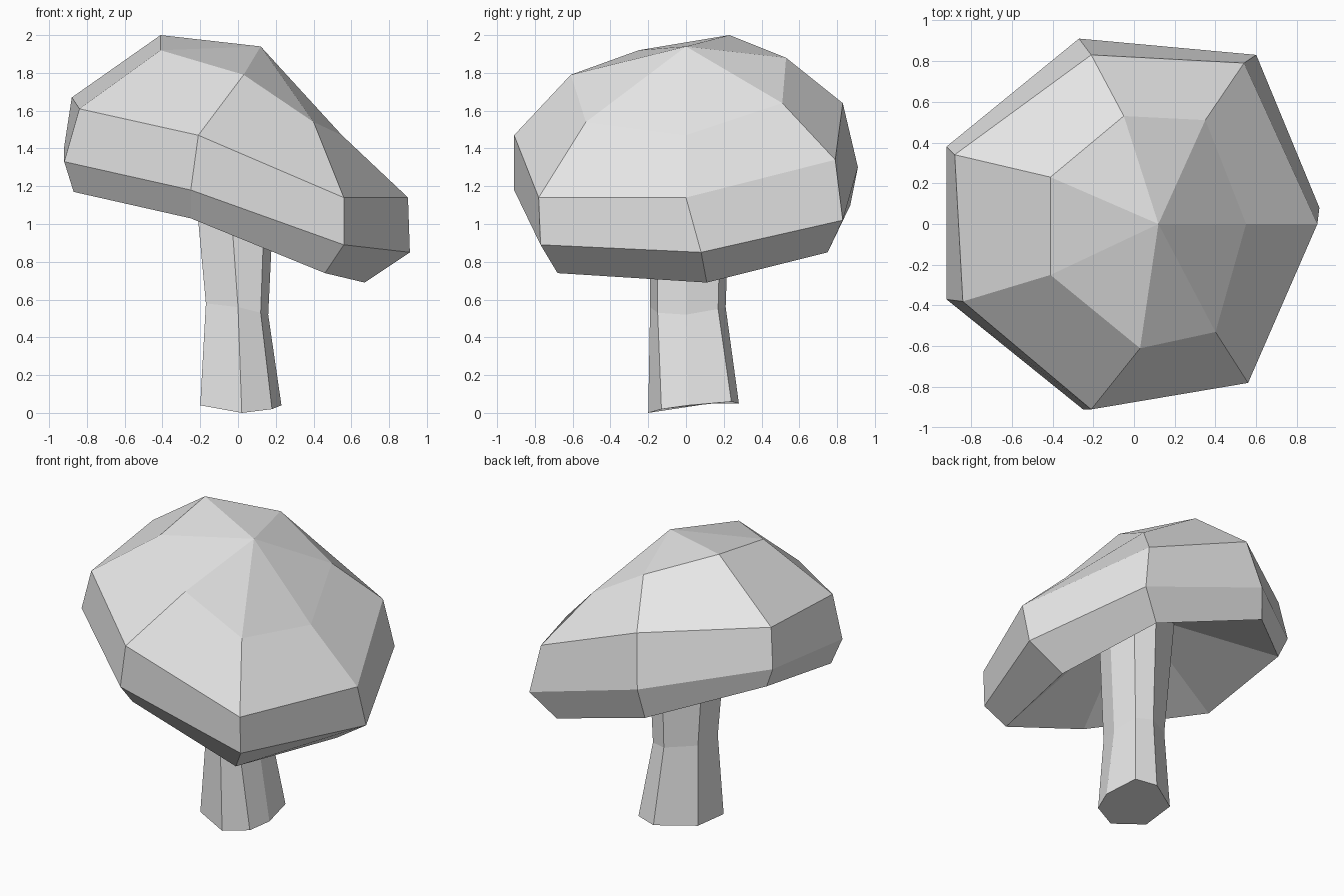
import bpy
import bmesh

default_cube = bpy.data.objects.get("Cube")
if default_cube:
    bpy.data.objects.remove(default_cube, do_unlink=True)


def make_material(name, colour):
    material = bpy.data.materials.new(name)
    material.use_nodes = True
    material.diffuse_color = colour
    material.node_tree.nodes["Principled BSDF"].inputs["Base Color"].default_value = colour
    return material


def loft(name, rings, material, start=None, end=None):
    """Bridge seven-sided rings; close each end with a fan point or a flat cap."""
    bm = bmesh.new()
    loops = [[bm.verts.new(point) for point in ring] for ring in rings]
    for lower, upper in zip(loops, loops[1:]):
        for i in range(len(lower)):
            j = (i + 1) % len(lower)
            bm.faces.new((lower[i], lower[j], upper[j], upper[i]))
    for loop, tip in ((loops[0][::-1], start), (loops[-1], end)):
        if tip is None:
            bm.faces.new(loop)
        else:
            centre = bm.verts.new(tip)
            for i, vert in enumerate(loop):
                bm.faces.new((vert, loop[(i + 1) % len(loop)], centre))
    bmesh.ops.recalc_face_normals(bm, faces=bm.faces)
    mesh = bpy.data.meshes.new(name)
    bm.to_mesh(mesh)
    bm.free()
    mesh.materials.append(material)
    obj = bpy.data.objects.new(name, mesh)
    bpy.context.scene.collection.objects.link(obj)
    return obj


grey = make_material("plain grey", (0.8, 0.8, 0.8, 1))

# Cap cross-sections, each going round from the front by way of +x
underside_rim = [(-.25, -.78, 1.03), (.46, -.68, .74), (.67, .11, .69), (.45, .75, .85),
                 (-.3, .87, 1.1), (-.86, .36, 1.27), (-.87, -.32, 1.17)]
widest_rim = [(-.25, -.91, 1.18), (.56, -.77, .89), (.91, .08, .85), (.6, .83, 1.02),
              (-.27, .91, 1.3), (-.92, .38, 1.41), (-.92, -.37, 1.33)]
shoulder = [(-.21, -.91, 1.47), (.56, -.78, 1.14), (.9, 0, 1.14), (.54, .79, 1.34),
            (-.21, .83, 1.64), (-.88, .34, 1.67), (-.84, -.38, 1.61)]
crown = [(.03, -.61, 1.79), (.4, -.53, 1.54), (.55, 0, 1.47), (.35, .51, 1.64),
         (-.05, .53, 1.88), (-.41, .23, 2), (-.41, -.25, 1.92)]
loft("mushroom_cap", [underside_rim, widest_rim, shoulder, crown], grey,
     start=(0, 0, 1.42), end=(.12, 0, 1.94))

# Stem cross-sections: foot, waist and the top hidden inside the cap
foot = [(.02, -.2, 0), (.18, -.13, .02), (.23, .01, .04), (.19, .24, .06),
        (.05, .28, .05), (-.18, .13, .05), (-.2, -.12, .04)]
waist = [(0, -.19, .56), (.12, -.15, .53), (.16, 0, .52), (.13, .17, .55),
         (.02, .21, .56), (-.16, .1, .58), (-.17, -.1, .58)]
top = [(-.06, -.2, 1.4), (.15, -.16, 1.36), (.2, 0, 1.35), (.16, .19, 1.37),
       (.02, .24, 1.4), (-.23, .12, 1.44), (-.25, -.1, 1.44)]
loft("stem", [foot, waist, top], grey)
